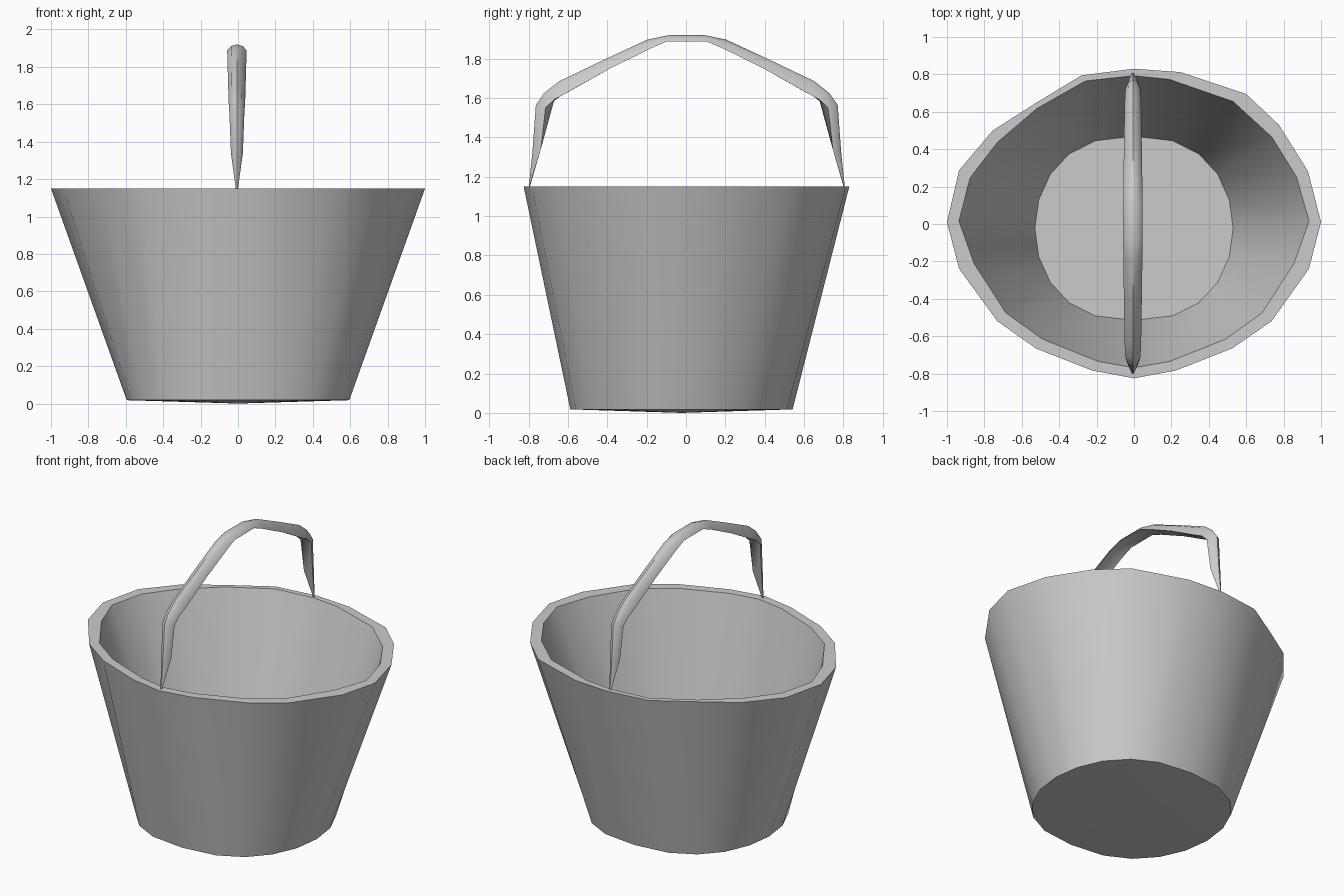
import bpy, bmesh, math

if "Cube" in bpy.data.objects:
    bpy.data.objects.remove(bpy.data.objects["Cube"])


def finish(bm, name, angle=30):
    bmesh.ops.recalc_face_normals(bm, faces=bm.faces)
    mesh = bpy.data.meshes.new(name)
    bm.to_mesh(mesh)
    bm.free()
    ob = bpy.data.objects.new(name, mesh)
    bpy.context.collection.objects.link(ob)
    bpy.ops.object.select_all(action='DESELECT')
    ob.select_set(True)
    bpy.context.view_layer.objects.active = ob
    bpy.ops.object.shade_smooth_by_angle(angle=math.radians(angle))
    return ob


def add_ring(bm, pts):
    return [bm.verts.new(p) for p in pts]


def bridge(bm, a, b):
    n = len(a)
    for i in range(n):
        j = (i + 1) % n
        bm.faces.new((a[i], a[j], b[j], b[i]))


def fan(bm, ring, centre):
    c = bm.verts.new(centre)
    for i in range(len(ring)):
        bm.faces.new((ring[i], ring[(i + 1) % len(ring)], c))


# Bucket: slightly uneven 20-sided rim tapering to a rounded base
TOP, FLOOR = 1.15, .12
rim = [(1, .01), (.93, .283), (.775, .53), (.6, .695), (.25, .812), (0, .83),
       (-.28, .795), (-.52, .65), (-.755, .5), (-.935, .288), (-1, .01),
       (-.935, -.24), (-.73, -.52), (-.525, -.665), (-.225, -.783), (0, -.825),
       (.225, -.783), (.525, -.665), (.735, -.52), (.935, -.24)]
inner_rim = [(.936, .015), (.87, .25), (.737, .465), (.53, .655), (.19, .773), (0, .793),
             (-.26, .765), (-.52, .617), (-.73, .437), (-.877, .246), (-.936, .015),
             (-.855, -.212), (-.685, -.475), (-.49, -.615), (-.19, -.735), (0, -.768),
             (.19, -.735), (.49, -.615), (.685, -.475), (.855, -.212)]


def base(rx, ry, z):
    pts = []
    for i in range(20):
        c, s = math.cos(i * math.tau / 20), math.sin(i * math.tau / 20)
        pts.append((rx * math.copysign(abs(c) ** .8, c), ry * s - .023, z))
    return pts


bm = bmesh.new()
rings = [add_ring(bm, base(.595, .565, .018)),
         add_ring(bm, [(x, y, TOP) for x, y in rim]),
         add_ring(bm, [(x, y, TOP) for x, y in inner_rim]),
         add_ring(bm, base(.53, .492, FLOOR))]
for a, b in zip(rings, rings[1:]):
    bridge(bm, a, b)
fan(bm, rings[0], (0, -.023, 0))
fan(bm, rings[3], (0, -.023, FLOOR))
finish(bm, "bucket")

# Handle: half the arch as (outer y,z), (side edge y,z), (inner y,z), half width
half = [((.803, 1.15), (.80, 1.15), (.797, 1.15), .006),
        ((.785, 1.32), (.742, 1.34), (.744, 1.35), .032),
        ((.767, 1.565), (.718, 1.55), (.675, 1.585), .04),
        ((.725, 1.625), (.675, 1.592), (.645, 1.608), .043),
        ((.65, 1.685), (.595, 1.635), (.585, 1.64), .045),
        ((.41, 1.80), (.40, 1.745), (.40, 1.755), .048),
        ((.20, 1.897), (.185, 1.852), (.185, 1.865), .051),
        ((.09, 1.92), (.10, 1.888), (.10, 1.897), .052)]


def section(o, e, n, w, side):
    k = .75
    m = (e[0] + (o[0] - e[0]) * k, e[1] + (o[1] - e[1]) * k)
    prof = [(0, o), (.6 * w, m), (w, e), (0, n), (-w, e), (-.6 * w, m)]
    return [(x - .006, side * p[0] + .004, p[1]) for x, p in prof]


bm = bmesh.new()
rings = [add_ring(bm, section(*s, -1)) for s in half]
rings += [add_ring(bm, section(*s, 1)) for s in reversed(half)]
for a, b in zip(rings, rings[1:]):
    bridge(bm, a, b)
bm.faces.new(rings[0])
bm.faces.new(rings[-1])
finish(bm, "handle", 45)
